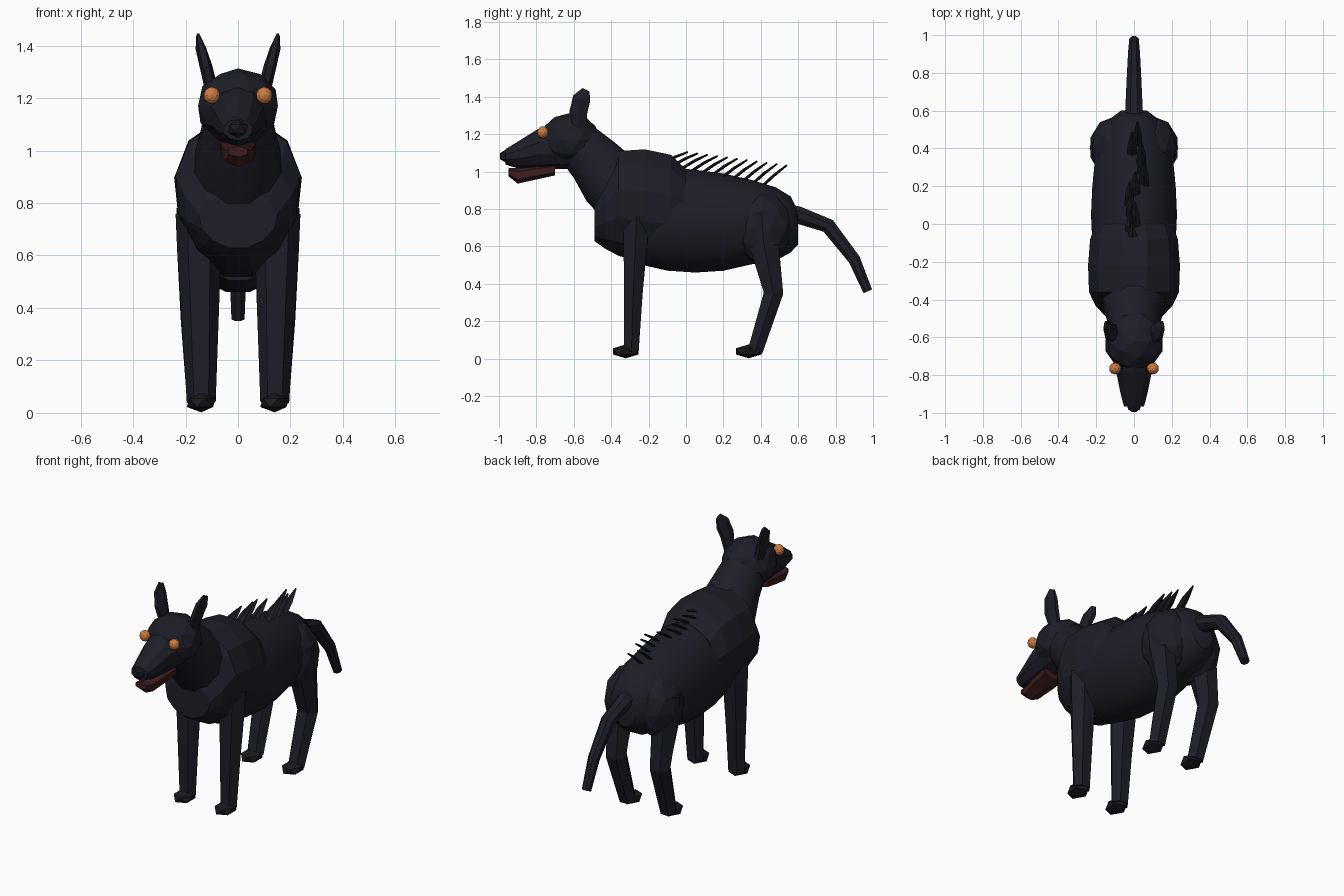
import bpy, bmesh, math, random
from mathutils import Vector, Matrix

if "Cube" in bpy.data.objects:
    bpy.data.objects.remove(bpy.data.objects["Cube"])

random.seed(4)

def material(name, rgb):
    m = bpy.data.materials.new(name)
    m.diffuse_color = (*rgb, 1)
    m.use_nodes = True
    m.node_tree.nodes["Principled BSDF"].inputs["Base Color"].default_value = m.diffuse_color
    return m

FUR = material("dark fur", (0.0125, 0.0125, 0.0205))
BLACK = material("black", (0.010, 0.010, 0.015))
RED = material("mouth red", (0.045, 0.012, 0.012))
ORANGE = material("eye orange", (0.62, 0.20, 0.055))

def finish(name, bm, mat, smooth=False):
    bmesh.ops.recalc_face_normals(bm, faces=bm.faces)
    me = bpy.data.meshes.new(name)
    bm.to_mesh(me)
    bm.free()
    me.materials.append(mat)
    ob = bpy.data.objects.new(name, me)
    bpy.context.collection.objects.link(ob)
    if smooth:
        bpy.ops.object.select_all(action='DESELECT')
        ob.select_set(True)
        bpy.context.view_layer.objects.active = ob
        bpy.ops.object.shade_smooth_by_angle(angle=math.radians(35))
    return ob

def tube(name, rings, mat, sides=6, smooth=False, turn=0.5, axis=None, taper=0.0):
    """Loft along rings of (x, y, z, side radius, other radius).
    axis fixes the ring direction, taper narrows the top and widens the bottom."""
    bm = bmesh.new()
    pts = [Vector(r[:3]) for r in rings]
    loops = []
    for i, r in enumerate(rings):
        t = Vector(axis) if axis else (pts[min(i + 1, len(pts) - 1)] - pts[max(i - 1, 0)]).normalized()
        a = Vector((1, 0, 0))
        a = (a - t * a.dot(t)).normalized()
        b = a.cross(t)
        loop = []
        for k in range(sides):
            ang = 2 * math.pi * (k + turn) / sides
            c, s = math.cos(ang), math.sin(ang)
            loop.append(bm.verts.new(pts[i] + a * c * r[3] * (1 - taper * s) + b * s * r[4]))
        loops.append(loop)
    for p, q in zip(loops, loops[1:]):
        for k in range(sides):
            n = (k + 1) % sides
            bm.faces.new((p[k], p[n], q[n], q[k]))
    bm.faces.new(loops[0])
    bm.faces.new(loops[-1])
    return finish(name, bm, mat, smooth)

def ball(name, centre, radii, mat, sub=1, smooth=False):
    bm = bmesh.new()
    bmesh.ops.create_icosphere(bm, subdivisions=sub, radius=1,
                               matrix=Matrix.Translation(centre) @ Matrix.Diagonal((*radii, 1)))
    return finish(name, bm, mat, smooth)

def body(name, rows, mat, sides, **options):
    """Upright rings from rows of (y, bottom z, top z, half width)."""
    rings = [(0, y, (lo + hi) / 2, w, (hi - lo) / 2) for y, lo, hi, w in rows]
    return tube(name, rings, mat, sides, axis=(0, -1, 0), **options)

# Torso
body("barrel", [
    (-0.25, 0.50, 1.02, 0.19), (-0.10, 0.465, 1.03, 0.225), (0.05, 0.455, 1.015, 0.232),
    (0.20, 0.465, 0.995, 0.225), (0.35, 0.50, 0.96, 0.21), (0.48, 0.52, 0.92, 0.175),
    (0.56, 0.565, 0.87, 0.125), (0.60, 0.61, 0.79, 0.07)], FUR, 16, smooth=True)
body("chest", [
    (-0.49, 0.625, 0.84, 0.15), (-0.43, 0.58, 0.98, 0.205), (-0.36, 0.54, 1.12, 0.238),
    (-0.22, 0.50, 1.13, 0.243), (-0.08, 0.49, 1.10, 0.232), (0.0, 0.55, 1.02, 0.205)],
     FUR, 12, taper=0.14)

# Neck, head and muzzle
tube("neck", [(0, -0.28, 0.84, 0.18, 0.19), (0, -0.41, 0.96, 0.17, 0.175),
              (0, -0.49, 1.06, 0.145, 0.15), (0, -0.58, 1.15, 0.13, 0.13)], FUR, 12, smooth=True)
ball("skull", (0, -0.62, 1.17), (0.16, 0.165, 0.143), FUR, 2)
body("snout", [
    (-0.62, 1.015, 1.28, 0.13), (-0.78, 1.015, 1.235, 0.10),
    (-0.90, 1.018, 1.16, 0.074), (-0.965, 1.038, 1.12, 0.056)], FUR, 10)
ball("nose", (0, -0.962, 1.083), (0.042, 0.038, 0.036), BLACK)
body("lower_jaw", [(-0.70, 0.98, 1.045, 0.08), (-0.80, 0.958, 1.035, 0.072),
                   (-0.90, 0.936, 1.02, 0.055), (-0.948, 0.975, 1.018, 0.042)], RED, 6)

# Paired parts
for side, s in (("right", -1), ("left", 1)):
    ball(f"{side}_eye", (s * 0.1, -0.765, 1.21), (0.032, 0.031, 0.033), ORANGE, 2)
    tube(f"{side}_ear", [(s * 0.098, -0.57, 1.22, 0.025, 0.038), (s * 0.122, -0.575, 1.32, 0.024, 0.055),
                         (s * 0.142, -0.558, 1.39, 0.020, 0.055),
                         (s * 0.152, -0.535, 1.437, 0.008, 0.024)], FUR, 6, turn=0)
    ball(f"{side}_haunch", (s * 0.1, 0.405, 0.70), (0.138, 0.165, 0.195), FUR, 2)
    tube(f"{side}_front_leg", [(s * 0.15, -0.265, 0.76, 0.088, 0.078), (s * 0.148, -0.27, 0.62, 0.084, 0.073),
                               (s * 0.144, -0.282, 0.35, 0.070, 0.058),
                               (s * 0.14, -0.292, 0.04, 0.055, 0.045)], FUR, 6, turn=0)
    tube(f"{side}_hind_leg", [(s * 0.15, 0.40, 0.78, 0.085, 0.10), (s * 0.152, 0.415, 0.62, 0.080, 0.092),
                              (s * 0.15, 0.468, 0.35, 0.068, 0.060),
                              (s * 0.14, 0.37, 0.04, 0.054, 0.046)], FUR, 6, turn=0)
    for end, y in (("front", -0.322), ("hind", 0.335)):
        ball(f"{side}_{end}_paw", (s * 0.14, y, 0.039), (0.062, 0.08, 0.037), BLACK, 1)

# Tail
tube("tail", [(0, 0.50, 0.785, 0.058, 0.054), (0, 0.60, 0.768, 0.050, 0.05), (0, 0.76, 0.71, 0.042, 0.043),
              (0, 0.90, 0.53, 0.034, 0.035), (0, 0.972, 0.36, 0.027, 0.027)], FUR, 8)

# Swept-back bristles along the spine
count = 11
for i in range(count):
    f = i / (count - 1)
    y = -0.13 + 0.53 * f
    z = 1.05 - 0.125 * f
    x = random.uniform(-0.03, 0.06)
    rise = 0.055 + 0.055 * f
    tube(f"bristle_{i + 1}", [(x, y, z - 0.01, 0.026, 0.008),
                              (x, y + 0.07, z + rise * 0.5, 0.024, 0.008),
                              (x, y + 0.14, z + rise, 0.005, 0.005)], BLACK, 4, turn=0)
